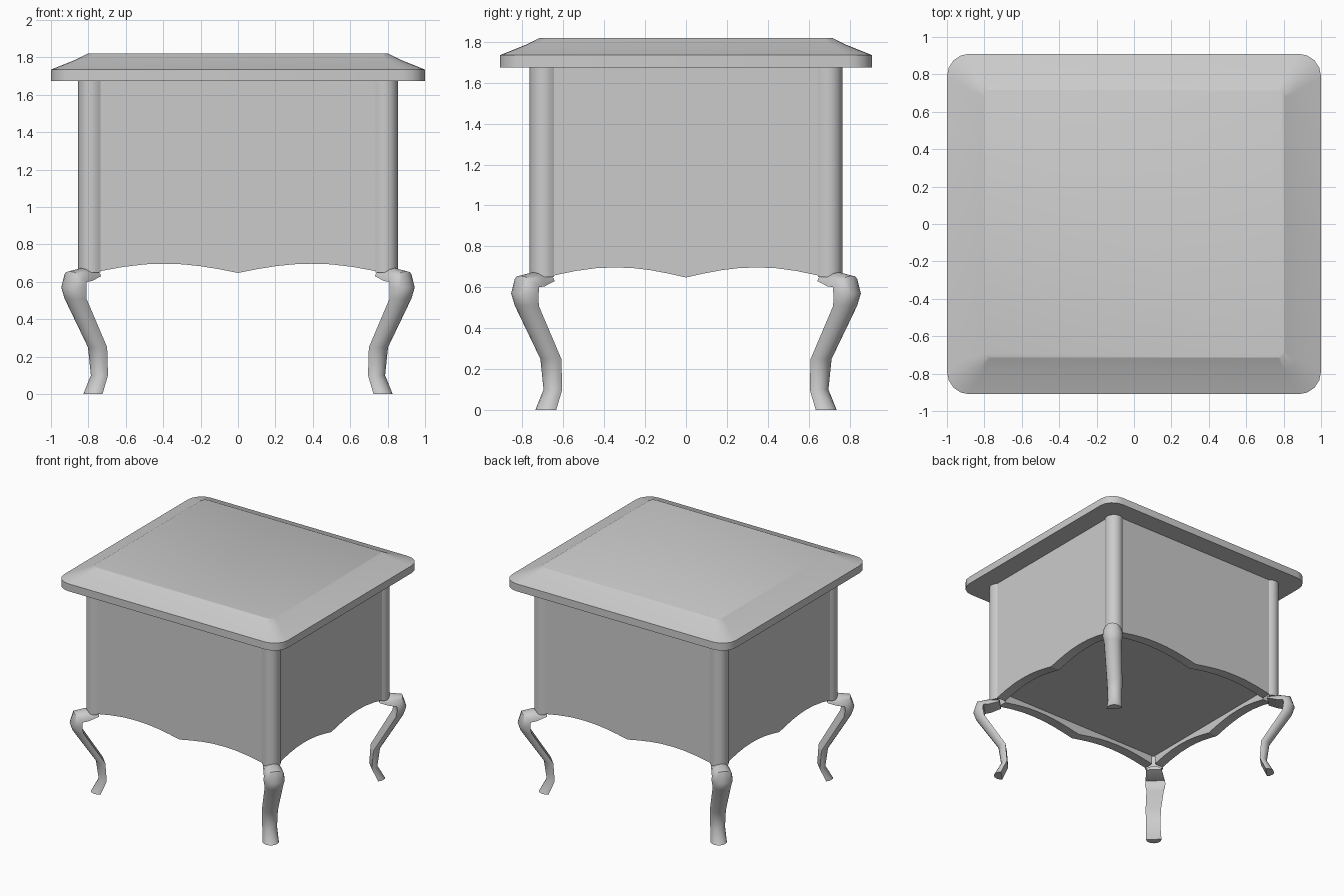
import bpy, bmesh, math
from math import sin, cos, pi, radians

if "Cube" in bpy.data.objects:
    bpy.data.objects.remove(bpy.data.objects["Cube"])

R2 = math.sqrt(2)
DEPTH_DIFF = 0.09      # y half-size is this much smaller than x half-size


def finish(name, bm, mirror=(False, False), smooth=35):
    bmesh.ops.recalc_face_normals(bm, faces=bm.faces)
    me = bpy.data.meshes.new(name)
    bm.to_mesh(me)
    bm.free()
    ob = bpy.data.objects.new(name, me)
    bpy.context.collection.objects.link(ob)
    bpy.ops.object.select_all(action='DESELECT')
    ob.select_set(True)
    bpy.context.view_layer.objects.active = ob
    bpy.ops.object.shade_smooth_by_angle(angle=radians(smooth))
    if any(mirror):
        m = ob.modifiers.new("Mirror", 'MIRROR')
        m.use_axis = (mirror[0], mirror[1], False)
        m.use_mirror_merge = False
    return ob


def loft(bm, rings):
    """Skin a list of closed rings and cap both ends."""
    loops = [[bm.verts.new(p) for p in ring] for ring in rings]
    n = len(loops[0])
    for a, b in zip(loops, loops[1:]):
        for i in range(n):
            j = (i + 1) % n
            bm.faces.new((a[i], a[j], b[j], b[i]))
    bm.faces.new(loops[0])
    bm.faces.new(loops[-1])


def rounded_rect(hx, hy, r, z, seg=4):
    pts = []
    for k, (sx, sy) in enumerate([(1, 1), (-1, 1), (-1, -1), (1, -1)]):
        for i in range(seg + 1):
            a = (k + i / seg) * pi / 2
            pts.append((sx * (hx - r) + r * cos(a), sy * (hy - r) + r * sin(a), z))
    return pts


def half_round(c, z, r, b, tilt=0, seg=8):
    """Half-round section on the front right diagonal, flat side inward."""
    pts = []
    t = radians(tilt)
    for i in range(seg + 1):
        a = -pi / 2 + pi * i / seg
        side, out = r * sin(a), b * cos(a)
        x = c + (out * cos(t) + side) / R2
        y = c - DEPTH_DIFF + (out * cos(t) - side) / R2
        pts.append((x, -y, z + out * sin(t)))
    return pts


# Table top with bevelled rim
bm = bmesh.new()
loft(bm, [rounded_rect(hx, hx - DEPTH_DIFF, r, z) for hx, r, z in
          [(1.0, 0.12, 1.675), (1.0, 0.12, 1.735), (0.87, 0.07, 1.787), (0.805, 0.035, 1.82)]])
finish("table_top", bm, smooth=24)

# Corner posts
bm = bmesh.new()
loft(bm, [half_round(0.785, z, 0.07, 0.07) for z in (0.65, 1.68)])
finish("corner_posts", bm, (True, True))

# Curved legs: centre, height, half width, bulge, tilt
bm = bmesh.new()
loft(bm, [half_round(*s) for s in [
    (0.767, 0.0, 0.06, 0.06),
    (0.734, 0.10, 0.055, 0.05),
    (0.742, 0.25, 0.06, 0.06),
    (0.858, 0.51, 0.068, 0.07),
    (0.866, 0.57, 0.079, 0.079),
    (0.862, 0.60, 0.075, 0.08, 45),
    (0.83, 0.605, 0.07, 0.07, 80),
    (0.775, 0.63, 0.06, 0.03, 90)]])
finish("legs", bm, (True, True), 40)

# Side panels with a scalloped lower edge
EDGE = [(0, .648), (.13, .667), (.27, .684), (.4, .694), (.53, .697),
        (.67, .694), (.83, .68), (1, .657)]


def panel(name, half, outer, thick, along_x):
    bm = bmesh.new()
    low = [(-u * half, z) for u, z in reversed(EDGE)] + [(u * half, z) for u, z in EDGE[1:]]
    outline = low + [(half, 1.68), (-half, 1.68)]
    rings = []
    for d in (outer, outer - thick):
        rings.append([(u, -d, z) if along_x else (d, u, z) for u, z in outline])
    loft(bm, rings)
    finish(name, bm, (not along_x, along_x), 12)


panel("front_back_panels", 0.74, 0.745, 0.08, True)
panel("side_panels", 0.65, 0.835, 0.08, False)

# Cabinet floor
bm = bmesh.new()
loft(bm, [rounded_rect(0.77, 0.68, 0.03, z, 1) for z in (0.73, 0.76)])
finish("cabinet_floor", bm)
